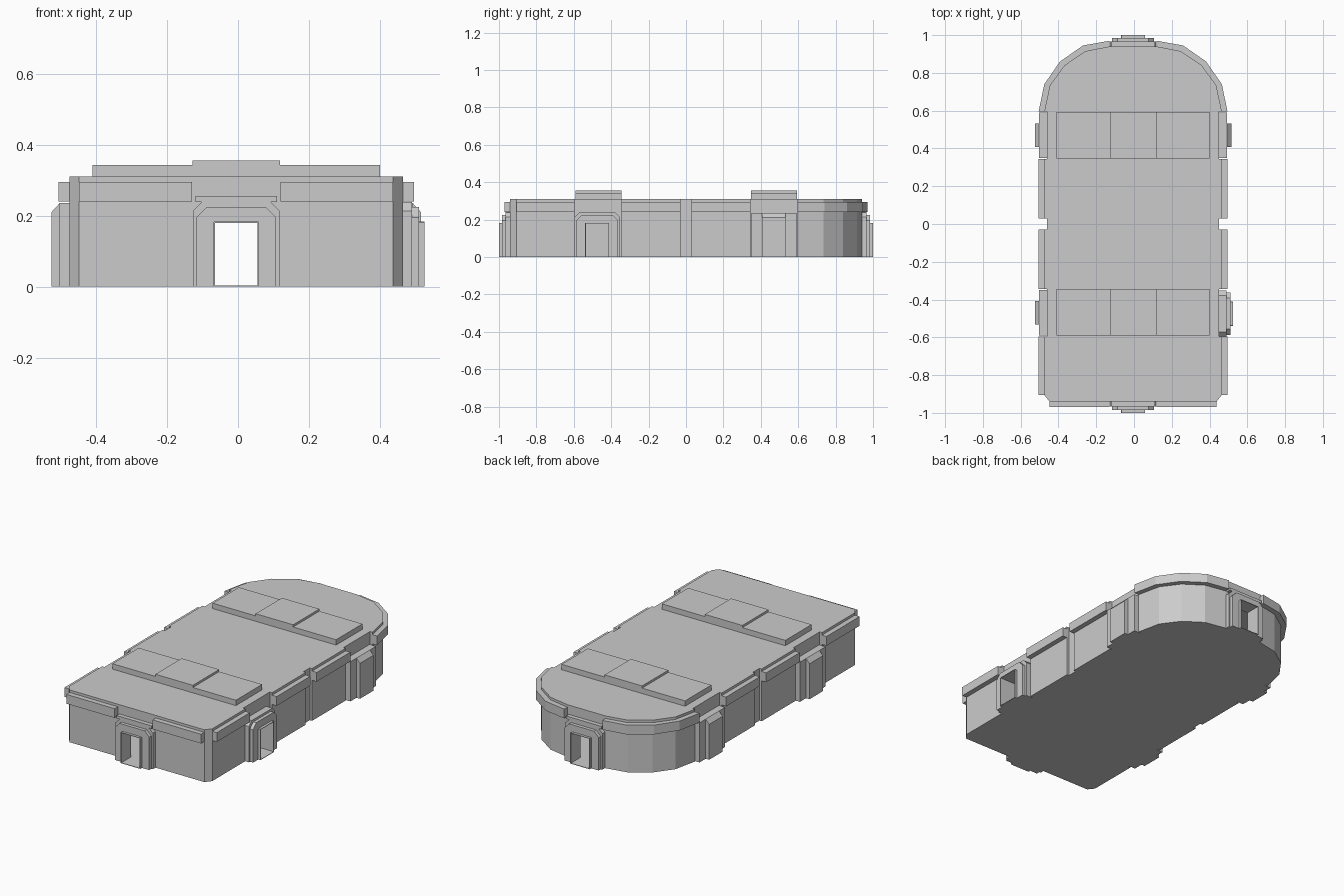
import bpy, bmesh, math
from mathutils import Matrix, Vector

if "Cube" in bpy.data.objects:
    bpy.data.objects.remove(bpy.data.objects["Cube"], do_unlink=True)

grey = bpy.data.materials.new("plain_grey")
grey.use_nodes = True
COLOUR = (0.6, 0.6, 0.6, 1)
grey.diffuse_color = COLOUR
grey.node_tree.nodes["Principled BSDF"].inputs["Base Color"].default_value = COLOUR

CX = -0.005          # middle of the building in x
TOP = 0.31           # roof height


def prism(name, points, sweep, matrix=Matrix()):
    """Extrude a planar outline of 3D points along sweep."""
    bm = bmesh.new()
    face = bm.faces.new([bm.verts.new(p) for p in points])
    ext = bmesh.ops.extrude_face_region(bm, geom=[face], use_keep_orig=True)
    moved = [g for g in ext["geom"] if isinstance(g, bmesh.types.BMVert)]
    bmesh.ops.translate(bm, vec=Vector(sweep), verts=moved)
    bmesh.ops.recalc_face_normals(bm, faces=bm.faces)
    bm.transform(matrix)
    mesh = bpy.data.meshes.new(name)
    bm.to_mesh(mesh)
    bm.free()
    mesh.materials.append(grey)
    obj = bpy.data.objects.new(name, mesh)
    bpy.context.collection.objects.link(obj)
    return obj


def slab(name, outline, z0, z1):
    return prism(name, [(CX + x, y, z0) for x, y in outline], (0, 0, z1 - z0))


def box(name, x0, x1, y0, y1, z0, z1, matrix=Matrix()):
    pts = [(x0, y0, z0), (x1, y0, z0), (x1, y1, z0), (x0, y1, z0)]
    return prism(name, pts, (0, 0, z1 - z0), matrix)


def mirrored(half):
    return half + [(-x, y) for x, y in reversed(half)]


def cut(target, cutter):
    cutter.hide_render = True
    mod = target.modifiers.new("cut", "BOOLEAN")
    mod.operation, mod.solver, mod.object = "DIFFERENCE", "EXACT", cutter
    bpy.context.view_layer.objects.active = target
    bpy.ops.object.modifier_apply(modifier=mod.name)
    bpy.data.objects.remove(cutter, do_unlink=True)


# Main body: chamfered front corners, side recesses, faceted round back
W, IN = 0.47, 0.455
right = [(0.442, -0.94), (W, -0.905)]
for y0, y1 in ((-0.595, -0.345), (-0.03, 0.03), (0.345, 0.595)):
    right += [(W, y0), (IN, y0), (IN, y1), (W, y1)]
back_inner = [(W, 0.595), (0.44, 0.735), (0.363, 0.84), (0.253, 0.915), (0.125, 0.94)]
back_outer = [(0.5, 0.595), (0.47, 0.74), (0.387, 0.86), (0.265, 0.945), (0.125, 0.97)]
body = slab("body", mirrored(right + back_inner[1:]), 0, TOP)

# Hollow inside and three doorways
room = [(0.43, -0.91), (0.43, 0.59), (0.4, 0.72), (0.34, 0.815), (0.24, 0.885), (0.12, 0.91)]
cut(body, slab("room_cutter", mirrored(room), 0.003, TOP - 0.03))

OPEN, OPEN_H = 0.06, 0.18


def placed(x, y, degrees):
    return Matrix.Translation((CX + x, y, 0)) @ Matrix.Rotation(math.radians(degrees), 4, "Z")


def arch(name, w, h, c, depth, matrix):
    """Door surround with cut top corners; outward is local -y."""
    outline = [(-w, 0), (-w, h - c), (-w + c, h), (w - c, h), (w, h - c), (w, 0),
               (OPEN, 0), (OPEN, OPEN_H), (-OPEN, OPEN_H), (-OPEN, 0)]
    prism(name, [(u, 0.01, z) for u, z in outline], (0, -depth - 0.01, 0), matrix)


def doorway(side, matrix, lintel):
    cut(body, box("door_cutter", -OPEN, OPEN, -0.1, 0.1, 0.003, OPEN_H, matrix))
    arch(side + "_door_outer_frame", 0.122, 0.238, 0.025, 0.03, matrix)
    arch(side + "_door_inner_frame", 0.112, 0.225, 0.03, 0.05, matrix)
    arch(side + "_door_sleeve", OPEN + 0.004, OPEN_H + 0.003, 0.002, 0.065, matrix)
    box(side + "_door_sill", -OPEN, OPEN, -0.065, 0.01, 0, 0.003, matrix)
    if lintel:
        box(side + "_door_lintel", -0.115, 0.115, -0.03, 0.01, 0.238, 0.255, matrix)


doorway("front", placed(0, -0.935, 0), True)
doorway("back", placed(0, 0.935, 180), True)
doorway("left", placed(0.465, -0.475, 90), False)


# Closed buttresses on the sides
def buttress(name, matrix):
    box(name + "_base", -0.12, 0.12, -0.042, 0.01, 0, 0.235, matrix)
    profile = [(0.01, 0), (-0.065, 0), (-0.065, 0.21), (-0.042, 0.235), (0.01, 0.235)]
    prism(name + "_rib", [(-0.063, y, z) for y, z in profile], (0.126, 0, 0), matrix)


buttress("left_back_buttress", placed(IN, 0.47, 90))
for label, y in (("front", -0.47), ("back", 0.47)):
    buttress("right_" + label + "_buttress", placed(-IN, y, -90))

# Raised trim bands under the roof edge
Z0, Z1 = 0.24, 0.295
for s, side in ((1, "left"), (-1, "right")):
    for y0, y1 in ((-0.905, -0.595), (-0.345, -0.03), (0.03, 0.345)):
        strip = [(s * 0.46, y0), (s * 0.5, y0), (s * 0.5, y1), (s * 0.46, y1)]
        slab(side + "_trim", strip, Z0, Z1)
    front = [(s * 0.125, -0.93), (s * 0.125, -0.97), (s * 0.442, -0.97), (s * 0.442, -0.93)]
    slab(side + "_front_trim", front, Z0, Z1)
    curve = [(s * x, y) for x, y in back_outer + back_inner[::-1]]
    slab(side + "_back_trim", curve, Z0, Z1)

# Roof panels with a raised middle
for label, y in (("front", -0.468), ("back", 0.471)):
    box(label + "_roof_panel", CX - 0.405, CX + 0.405, y - 0.123, y + 0.123, TOP - 0.005, 0.342)
    box(label + "_roof_cap", CX - 0.123, CX + 0.123, y - 0.123, y + 0.123, TOP - 0.005, 0.355)
